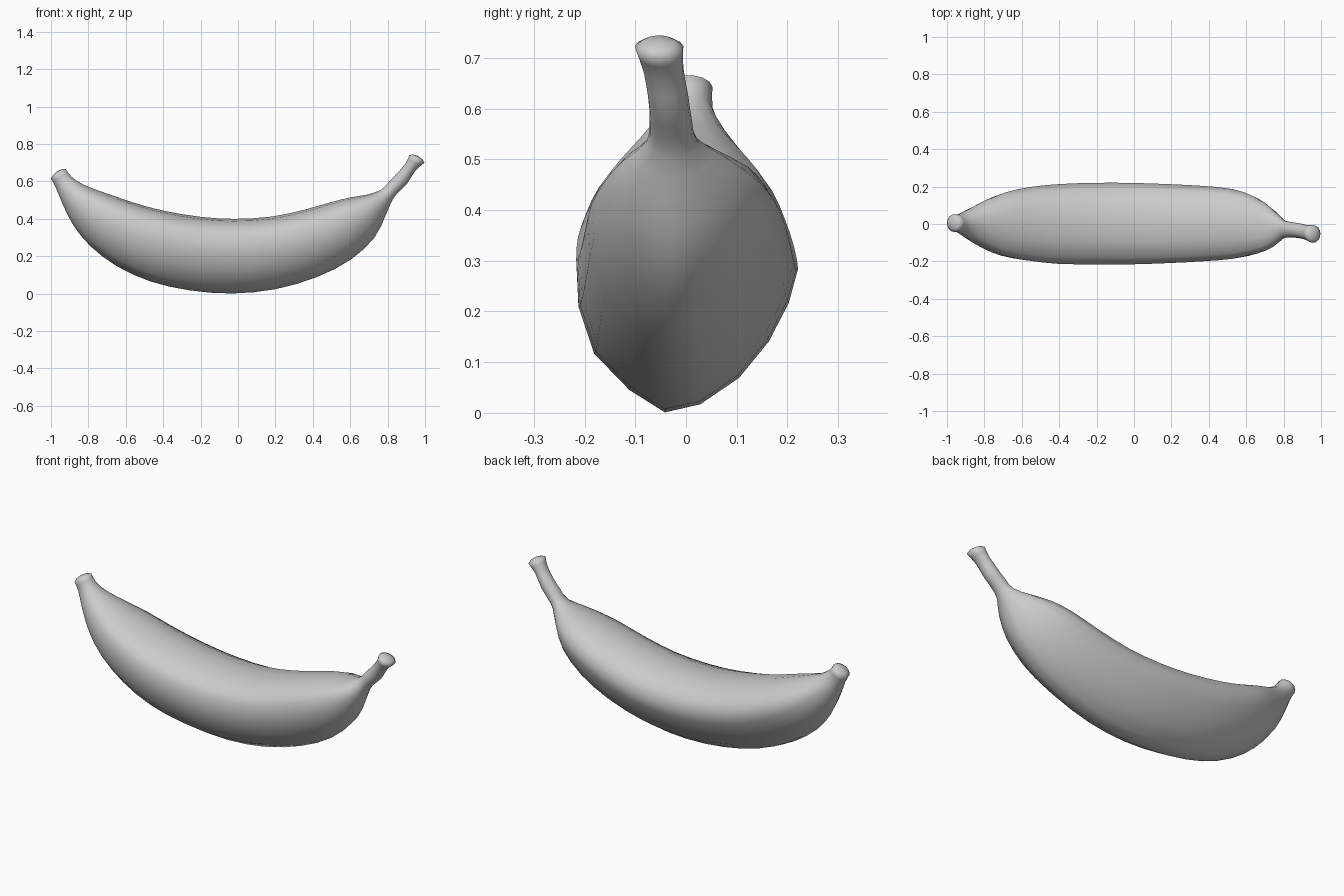
import bpy, bmesh
from math import sin, cos, pi
from mathutils import Vector

if "Cube" in bpy.data.objects:
    bpy.data.objects.remove(bpy.data.objects["Cube"])

# Stations along the fruit: upper x,z / lower x,z / side centre y, half width / roundness
STATIONS = [
    (-.920, .666, -1.00, .613, .005, .048, 1),
    (-.890, .627, -.975, .570, .003, .050, 1),
    (-.830, .586, -.938, .480, .000, .083, .6),
    (-.740, .550, -.880, .365, .000, .130, .3),
    (-.640, .515, -.790, .255, .000, .172, .1),
    (-.520, .475, -.650, .148, .000, .197, 0),
    (-.380, .440, -.470, .066, .000, .213, 0),
    (-.200, .411, -.260, .018, .002, .218, 0),
    (-.020, .400, -.030, .001, .002, .218, 0),
    (.180, .412, .200, .024, .002, .211, 0),
    (.360, .450, .420, .088, .002, .201, 0),
    (.500, .490, .600, .180, .000, .186, 0),
    (.600, .515, .730, .300, -.005, .155, .1),
    (.690, .530, .790, .420, -.018, .108, .3),
    (.765, .557, .825, .500, -.026, .052, .7),
    (.810, .602, .860, .545, -.030, .042, 1),
    (.855, .650, .905, .590, -.035, .040, 1),
    (.897, .700, .947, .655, -.045, .040, 1),
    (.915, .742, .997, .700, -.053, .048, 1),
]

# Ridged cross-section: side offset and height, starting at the off-centre keel
SECTION = [(-.2, 0), (.12, .04), (.47, .17), (.74, .35), (.92, .54), (1, .70),
           (.84, .86), (.45, .97), (0, 1), (-.45, .97), (-.84, .88), (-1, .75),
           (-.98, .52), (-.84, .29), (-.52, .11)]
N = len(SECTION)


def catmull(a, b, c, d, t):
    return 0.5 * (2*b + (c - a)*t + (2*a - 5*b + 4*c - d)*t*t + (3*b - a - 3*c + d)*t**3)


def station(i, t):
    last = len(STATIONS) - 1
    rows = [STATIONS[max(0, min(last, i + k))] for k in (-1, 0, 1, 2)]
    return [catmull(*vals, t) for vals in zip(*rows)]


def ring(bm, s):
    tx, tz, bx, bz, yc, hw, rnd = s
    verts = []
    for i, (v, w) in enumerate(SECTION):
        a = 2 * pi * i / N - pi / 2
        v += (cos(a) - v) * rnd
        w += (0.5 + 0.5 * sin(a) - w) * rnd
        verts.append(bm.verts.new((bx + (tx - bx)*w, yc + hw*v, bz + (tz - bz)*w)))
    return verts


def dome(bm, loop, direction):
    # Slightly bulged end cap
    centre = sum((v.co for v in loop), Vector()) / N
    inner = [bm.verts.new(centre.lerp(v.co, .65) + direction * .011) for v in loop]
    tip = bm.verts.new(centre + direction * .017)
    for i in range(N):
        j = (i + 1) % N
        bm.faces.new((loop[i], loop[j], inner[j], inner[i]))
        bm.faces.new((inner[i], inner[j], tip))


# Banana body and stem as one continuous skin
bm = bmesh.new()
rings = []
for i in range(len(STATIONS) - 1):
    rings += [ring(bm, station(i, t)) for t in (0, .5)]
rings.append(ring(bm, STATIONS[-1]))
for r0, r1 in zip(rings, rings[1:]):
    for i in range(N):
        j = (i + 1) % N
        bm.faces.new((r0[i], r0[j], r1[j], r1[i]))
dome(bm, rings[0], Vector((-.55, 0, .83)))
dome(bm, rings[-1], Vector((.45, 0, .89)))
bmesh.ops.recalc_face_normals(bm, faces=bm.faces)

mesh = bpy.data.meshes.new("banana")
bm.to_mesh(mesh)
bm.free()
banana = bpy.data.objects.new("banana", mesh)
bpy.context.collection.objects.link(banana)
bpy.context.view_layer.objects.active = banana
banana.select_set(True)
bpy.ops.object.shade_smooth()
